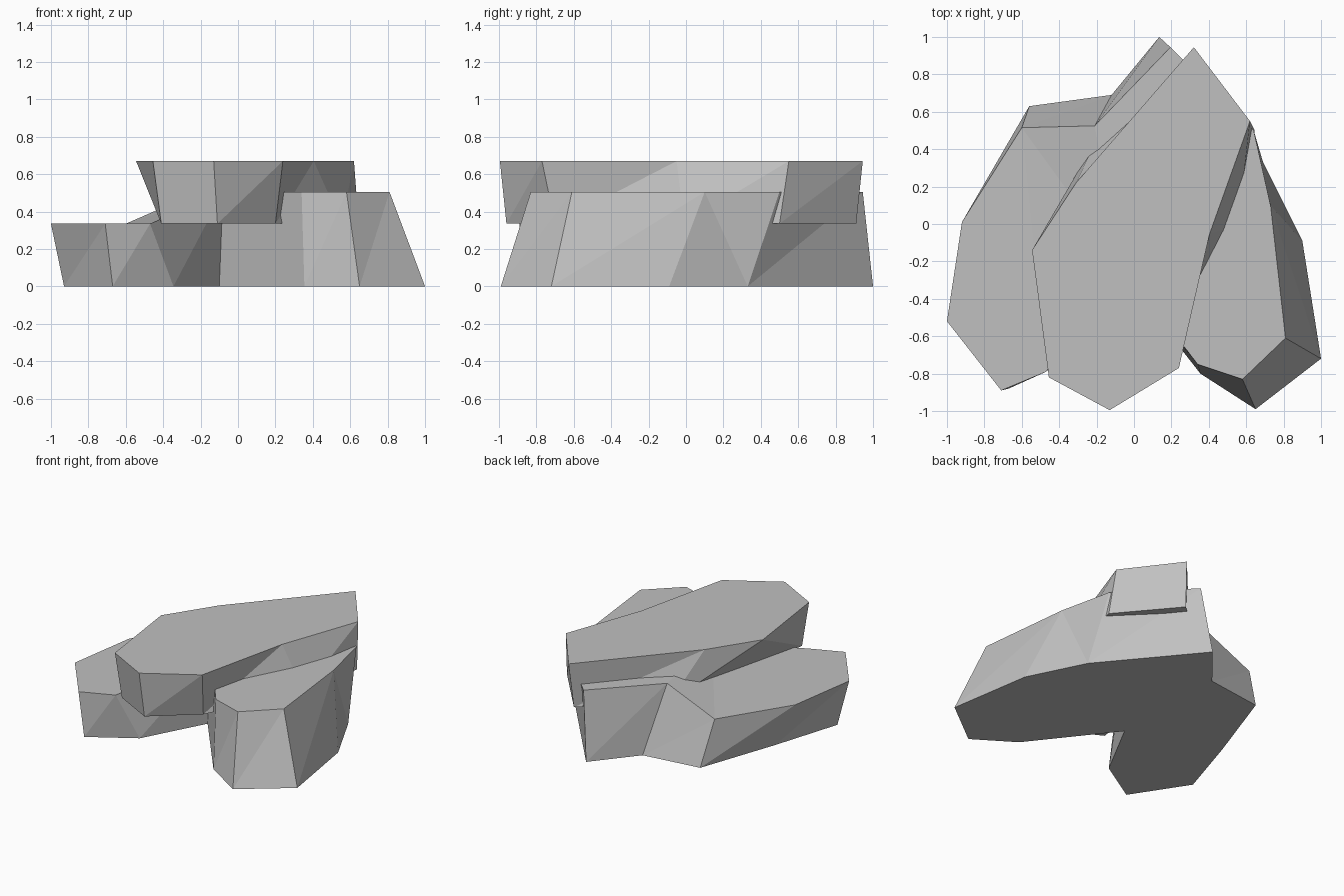
import bpy
import bmesh

cube = bpy.data.objects.get("Cube")
if cube:
    bpy.data.objects.remove(cube, do_unlink=True)


def make_material(name, color):
    material = bpy.data.materials.new(name)
    material.use_nodes = True
    material.diffuse_color = color
    material.node_tree.nodes["Principled BSDF"].inputs["Base Color"].default_value = color
    return material


def add_ring(bm, outline, heights):
    """Add one vertex for each outline point at the matching height."""
    return [bm.verts.new((x, y, z)) for (x, y), z in zip(outline, heights)]


def join_rings(bm, lower, upper, backward):
    """Bridge two rings with triangles; listed sides use the other diagonal."""
    count = len(lower)
    for i in range(count):
        j = (i + 1) % count
        if i in backward:
            bm.faces.new((lower[i], lower[j], upper[i]))
            bm.faces.new((lower[j], upper[j], upper[i]))
        else:
            bm.faces.new((lower[i], lower[j], upper[j]))
            bm.faces.new((lower[i], upper[j], upper[i]))


def finish(bm, name, material):
    """Turn the bmesh into a flat-shaded object."""
    bmesh.ops.recalc_face_normals(bm, faces=bm.faces)
    mesh = bpy.data.meshes.new(name)
    bm.to_mesh(mesh)
    bm.free()
    mesh.materials.append(material)
    rock = bpy.data.objects.new(name, mesh)
    bpy.context.collection.objects.link(rock)
    return rock


stone = make_material("grey stone", (0.53, 0.53, 0.53, 1))
LEDGE, SHELF, SUMMIT = 0.335, 0.505, 0.67

# Lower rock: a forked footprint with a low ledge and a higher shelf
footprint = [(1, -.72), (.9, -.09), (.69, .33), (.135, 1), (-.12, .69),
             (-.56, .63), (-.77, .03), (-.93, -.48), (-.67, -.88),
             (-.345, -.68), (-.1, -.22), (.355, -.8), (.65, -.99)]
rim = [(.81, -.61), (.73, .1), (.64, .5), (.195, .945), (-.21, .525),
       (-.6, .515), (-.92, .01), (-1, -.52), (-.71, -.89),
       (-.47, -.79), (-.08, -.2), (.34, -.75), (.58, -.83)]
heights = [LEDGE if 5 <= i <= 9 else SHELF for i in range(len(rim))]

bm = bmesh.new()
base = add_ring(bm, footprint, [0] * len(footprint))
top = add_ring(bm, rim, heights)
join_rings(bm, base, top, backward={1})
bm.faces.new(base[::-1])
bm.faces.new(top[:5] + top[10:])               # high shelf
bm.faces.new(top[5:10])                        # low ledge
bm.faces.new((top[5], top[9], top[10]))        # slope between them
bm.faces.new((top[5], top[10], top[4]))
finish(bm, "lower_rock", stone)

# Upper slab: a long, leaning plate resting on the ledge
underside = [(-.3, -.15), (-.41, -.8), (-.11, -.96), (.2, -.7),
             (.555, -.01), (.645, .5), (.3, .91), (-.19, .47)]
crown = [(-.545, -.14), (-.455, -.82), (-.13, -.995), (.24, -.77),
         (.405, -.05), (.62, .55), (.32, .945), (-.31, .22)]

bm = bmesh.new()
base = add_ring(bm, underside, [LEDGE] * len(underside))
top = add_ring(bm, crown, [SUMMIT] * len(crown))
join_rings(bm, base, top, backward={0})
bm.faces.new(base[::-1])
bm.faces.new(top)
finish(bm, "upper_slab", stone)
